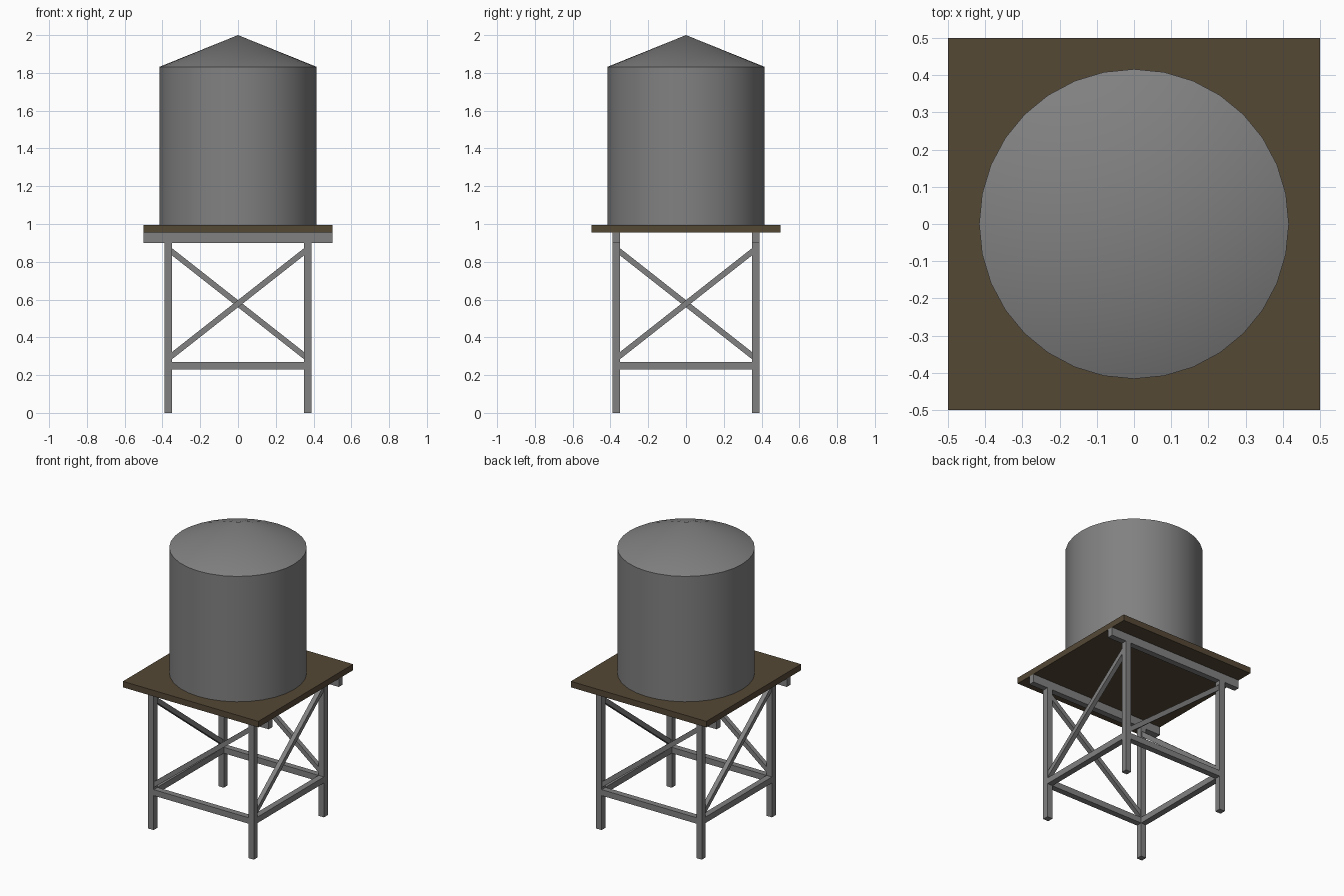
import bpy, bmesh, math
from mathutils import Vector, Matrix

if "Cube" in bpy.data.objects:
    bpy.data.objects.remove(bpy.data.objects["Cube"])


def material(name, rgb):
    m = bpy.data.materials.new(name)
    m.diffuse_color = (*rgb, 1)
    m.use_nodes = True
    m.node_tree.nodes["Principled BSDF"].inputs["Base Color"].default_value = m.diffuse_color
    return m


STEEL = material("grey steel", (0.22, 0.22, 0.22))
WOOD = material("brown wood", (0.09, 0.065, 0.036))


def finish(name, bm, mat):
    bmesh.ops.recalc_face_normals(bm, faces=bm.faces)
    me = bpy.data.meshes.new(name)
    bm.to_mesh(me)
    bm.free()
    me.materials.append(mat)
    ob = bpy.data.objects.new(name, me)
    bpy.context.collection.objects.link(ob)
    return ob


def box(name, center, size, mat, turn=Matrix()):
    bm = bmesh.new()
    bmesh.ops.create_cube(bm, size=1, matrix=turn @ Matrix.Translation(center)
                          @ Matrix.Diagonal((*size, 1)))
    return finish(name, bm, mat)


L = 0.37  # leg offset from the centre

# Each side: a leg, a low rail and one diagonal, turned about the centre
low, high = Vector((-L, -L, 0.287)), Vector((L, -L, 0.869))
run = high - low
tilt = Matrix.Translation((low + high) / 2) @ Matrix.Rotation(-math.atan2(run.z, run.x), 4, 'Y')
for i, side in enumerate(("front", "right", "back", "left")):
    turn = Matrix.Rotation(i * math.pi / 2, 4, 'Z')
    box(side + "_leg", (-L, -L, 0.45), (0.04, 0.04, 0.9), STEEL, turn)
    box(side + "_rail", (0, -L, 0.25), (2 * L - 0.04, 0.04, 0.04), STEEL, turn)
    box(side + "_diagonal_brace", (0, 0, 0), (run.length - 0.02, 0.03, 0.03), STEEL, turn @ tilt)

# Two beams carrying the deck
for name, y in (("front_beam", -L), ("back_beam", L)):
    box(name, (0, y, 0.9275), (1, 0.04, 0.055), STEEL)

# Deck
box("deck", (0, 0, 0.975), (1, 1, 0.04), WOOD)

# Tank wall with conical roof
bm = bmesh.new()
N, R = 32, 0.416
rings = [[bm.verts.new((R * math.cos(2 * math.pi * k / N), R * math.sin(2 * math.pi * k / N), z))
          for k in range(N)] for z in (0.995, 1.832)]
apex = bm.verts.new((0, 0, 2))
bm.faces.new(rings[0])
for k in range(N):
    j = (k + 1) % N
    bm.faces.new((rings[0][k], rings[0][j], rings[1][j], rings[1][k]))
    bm.faces.new((rings[1][k], rings[1][j], apex))
tank = finish("tank", bm, STEEL)
bpy.context.view_layer.objects.active = tank
tank.select_set(True)
bpy.ops.object.shade_smooth_by_angle(angle=math.radians(30))
